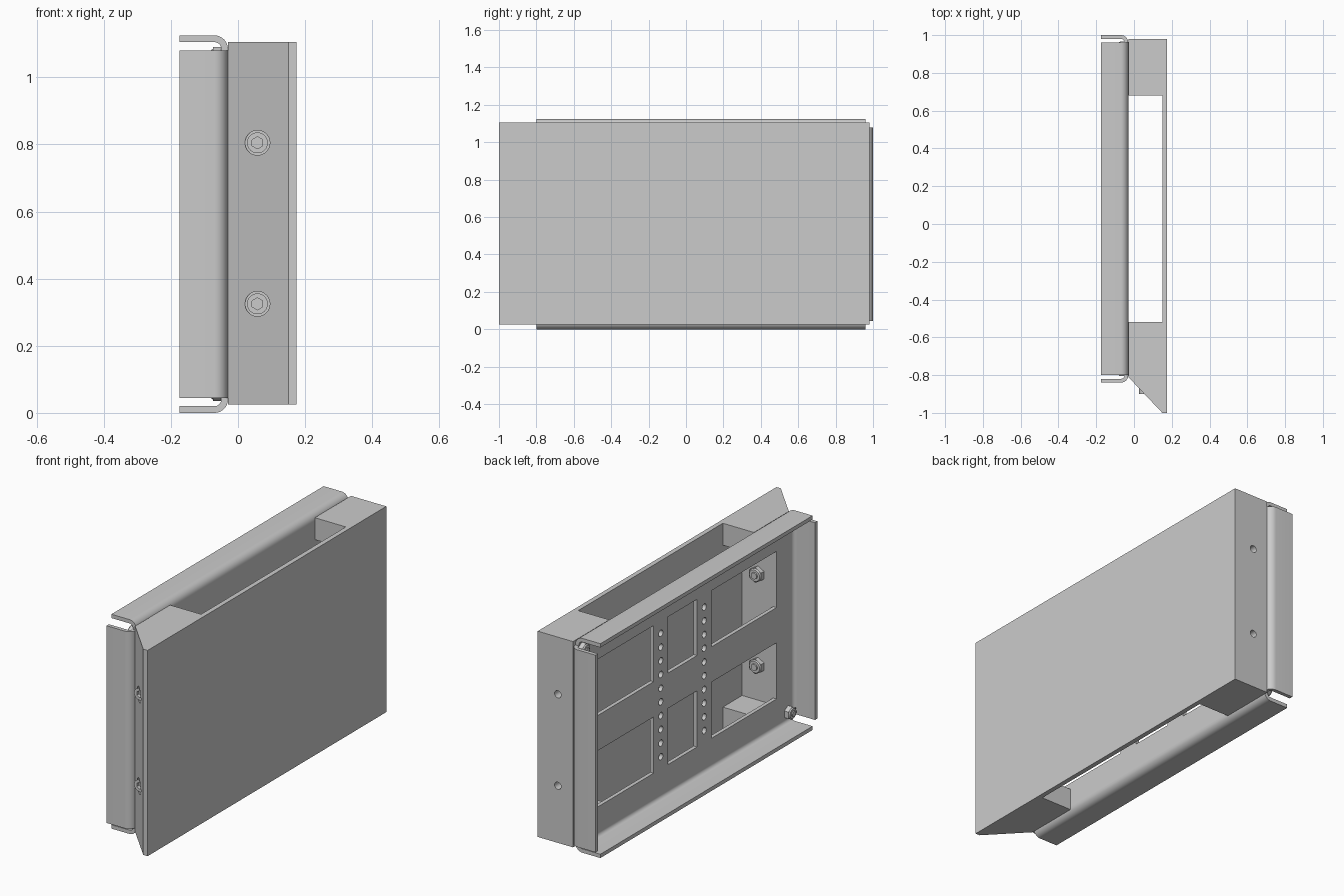
import bpy, bmesh
from math import sin, cos, pi, radians
from mathutils import Matrix, Vector

if "Cube" in bpy.data.objects:
    bpy.data.objects.remove(bpy.data.objects["Cube"])


def finish(name, bm):
    bmesh.ops.recalc_face_normals(bm, faces=bm.faces)
    me = bpy.data.meshes.new(name)
    bm.to_mesh(me)
    bm.free()
    ob = bpy.data.objects.new(name, me)
    bpy.context.collection.objects.link(ob)
    return ob


def smooth(ob):
    bpy.ops.object.select_all(action='DESELECT')
    ob.select_set(True)
    bpy.context.view_layer.objects.active = ob
    bpy.ops.object.shade_smooth_by_angle(angle=radians(30))


def prism(name, pts, h0, h1, place):
    """Extrude a 2D profile from h0 to h1; place(a, b, h) gives the 3D point."""
    bm = bmesh.new()
    ends = [[bm.verts.new(place(a, b, h)) for a, b in pts] for h in (h0, h1)]
    n = len(pts)
    for ring in ends:
        bm.faces.new(ring)
    for i in range(n):
        j = (i + 1) % n
        bm.faces.new((ends[0][i], ends[0][j], ends[1][j], ends[1][i]))
    return finish(name, bm)


def box(name, x, y, z):
    pts = [(x[0], y[0]), (x[1], y[0]), (x[1], y[1]), (x[0], y[1])]
    return prism(name, pts, z[0], z[1], lambda a, b, h: (a, b, h))


def rod(name, start, end, r, n=32, r2=None):
    s, e = Vector(start), Vector(end)
    d = e - s
    m = Matrix.Translation((s + e) / 2) @ d.to_track_quat('Z', 'Y').to_matrix().to_4x4()
    bm = bmesh.new()
    bmesh.ops.create_cone(bm, cap_ends=True, segments=n, radius1=r,
                          radius2=r if r2 is None else r2, depth=d.length, matrix=m)
    return finish(name, bm)


def cut(ob, cutters):
    for c in cutters:
        mod = ob.modifiers.new("cut", 'BOOLEAN')
        mod.operation, mod.solver, mod.object = 'DIFFERENCE', 'EXACT', c
        bpy.context.view_layer.objects.active = ob
        bpy.ops.object.modifier_apply(modifier=mod.name)
        bpy.data.objects.remove(c)


def nut(name, base, direction, r, h):
    """Hex nut with a washer-like bevelled top and the bolt tip showing."""
    b, d = Vector(base), Vector(direction)
    rod(name, b, b + d * h * 0.8, r, 6)
    smooth(rod(name + "_crown", b + d * h * 0.8, b + d * h, r * 0.87, 24, r * 0.75))
    smooth(rod(name + "_bolt_tip", b, b + d * h * 1.2, r * 0.5, 24, r * 0.42))


BOLT_X, BOLT_Z = 0.058, (0.325, 0.805)

# Body: mitred slab, hollowed from top, bottom and rear
body = prism("body", [(-0.03, 0.98), (0.175, 0.98), (0.175, -1), (0.15, -1), (-0.03, -0.81)],
             0.025, 1.105, lambda a, b, h: (a, b, h))
cut(body, [box("pocket_cutter", (-0.1, 0.15), (-0.52, 0.68), (-0.1, 1.3)),
           box("cavity_cutter", (-0.1, 0.15), (-0.68, 0.88), (0.14, 0.99))])
for z in BOLT_Z:
    cut(body, [rod("bore_cutter", (BOLT_X, -1.2, z), (BOLT_X, -0.86, z), 0.037),
               rod("hole_cutter", (BOLT_X, 0.8, z), (BOLT_X, 1.1, z), 0.019)])
smooth(body)

# Socket-head bolts and nuts through the mitred end
for i, z in enumerate(BOLT_Z):
    head = rod(f"bolt_head_{i}", (BOLT_X, -0.86, z), (BOLT_X, -0.9, z), 0.031)
    cut(head, [rod("socket_cutter", (BOLT_X, -0.88, z), (BOLT_X, -0.95, z), 0.018, 6)])
    smooth(head)
    nut(f"bolt_nut_{i}", (BOLT_X, -0.68, z), (0, 1, 0), 0.04, 0.03)

# Rear plate with windows and two columns of holes
plate = box("rear_plate", (-0.05, -0.03), (-0.80, 0.96), (0.04, 1.085))
cutters = []
for z in ((0.175, 0.47), (0.655, 0.95)):
    for y in ((-0.68, -0.14), (-0.02, 0.22), (0.34, 0.88)):
        cutters.append(box("window_cutter", (-0.1, 0), y, z))
for y in (-0.08, 0.28):
    for k in range(10):
        z = 0.5625 + (k - 4.5) * 0.072
        cutters.append(rod("hole_cutter", (-0.1, y, z), (0, y, z), 0.017, 20))
cut(plate, cutters)
smooth(plate)

# Folded flanges: rounded L profile on all four edges of the plate
ang = [i * pi / 16 for i in range(9)]
lip = [(-0.07 + 0.04 * cos(a), 0.04 * sin(a)) for a in ang]
lip += [(-0.175, 0.04), (-0.175, 0.02)]
lip += [(-0.07 + 0.02 * cos(a), 0.02 * sin(a)) for a in reversed(ang)]
smooth(prism("top_flange", lip, -0.80, 0.96, lambda a, b, h: (a, h, 1.085 + b)))
smooth(prism("bottom_flange", lip, -0.80, 0.96, lambda a, b, h: (a, h, 0.04 - b)))
smooth(prism("back_flange", lip, 0.045, 1.08, lambda a, b, h: (a, 0.96 + b, h)))
smooth(prism("front_flange", lip, 0.045, 1.08, lambda a, b, h: (a, -0.80 - b, h)))

# Nuts in the four corners of the plate
for y in (-0.775, 0.935):
    for z in (0.07, 1.055):
        nut("corner_nut", (-0.05, y, z), (-1, 0, 0), 0.035, 0.03)
